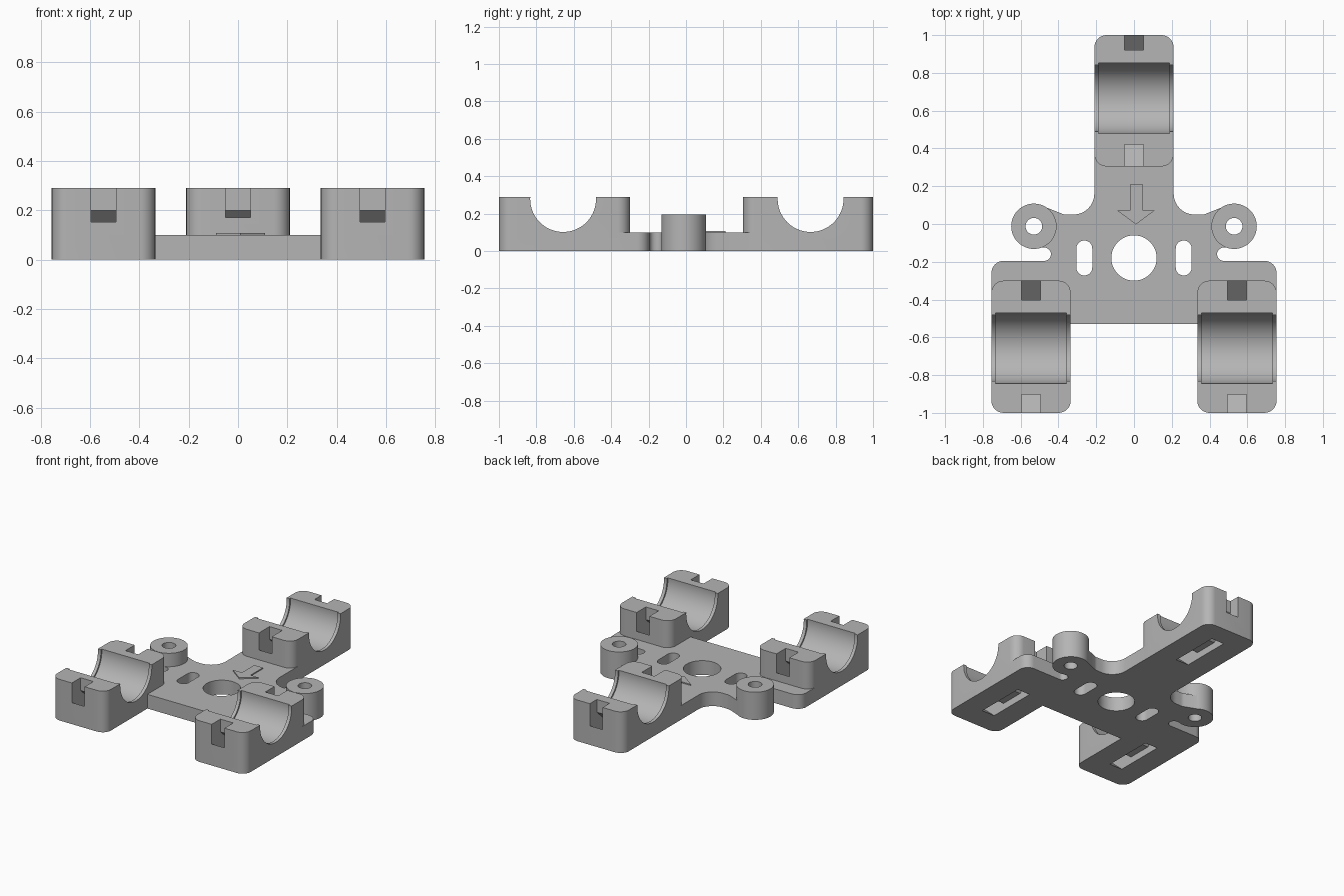
import bpy, bmesh, math
from mathutils import Vector, Matrix

old = bpy.data.objects.get("Cube")
if old:
    bpy.data.objects.remove(old)

grey = bpy.data.materials.new("light grey plastic")
grey.use_nodes = True
GREY = (0.46, 0.46, 0.46, 1)
grey.diffuse_color = GREY
grey.node_tree.nodes["Principled BSDF"].inputs["Base Color"].default_value = GREY


def rounded(corners, steps=8):
    """Turn (x, y, radius) corners into a polygon with filleted corners."""
    out = []
    for i, (x, y, r) in enumerate(corners):
        p = Vector((x, y))
        if r == 0:
            out.append(p)
            continue
        a = (Vector(corners[i - 1][:2]) - p).normalized()
        b = (Vector(corners[(i + 1) % len(corners)][:2]) - p).normalized()
        half = a.angle(b) / 2
        centre = p + (a + b).normalized() * (r / math.sin(half))
        start = p + a * (r / math.tan(half)) - centre
        end = p + b * (r / math.tan(half)) - centre
        sweep = start.angle_signed(end)
        for k in range(steps + 1):
            out.append(centre + Matrix.Rotation(-sweep * k / steps, 2) @ start)
    return out


def box_outline(x, y, w, d, r):
    return rounded([(x + sx * w / 2, y + sy * d / 2, r)
                    for sx, sy in ((-1, -1), (1, -1), (1, 1), (-1, 1))])


def circle(x, y, r, n=48):
    return [Vector((x + r * math.cos(t * math.tau / n), y + r * math.sin(t * math.tau / n)))
            for t in range(n)]


def prism(name, outline, low, high, along_x=False):
    """Extrude an outline along z, or a (y, z) outline along x."""
    bm = bmesh.new()
    place = (lambda p: (low, p[0], p[1])) if along_x else (lambda p: (p[0], p[1], low))
    face = bm.faces.new([bm.verts.new(place(p)) for p in outline])
    moved = bmesh.ops.extrude_face_region(bm, geom=[face])["geom"]
    step = Vector((high - low, 0, 0)) if along_x else Vector((0, 0, high - low))
    bmesh.ops.translate(bm, vec=step, verts=[v for v in moved if isinstance(v, bmesh.types.BMVert)])
    bmesh.ops.recalc_face_normals(bm, faces=bm.faces)
    mesh = bpy.data.meshes.new(name)
    bm.to_mesh(mesh)
    bm.free()
    mesh.materials.append(grey)
    obj = bpy.data.objects.new(name, mesh)
    bpy.context.collection.objects.link(obj)
    return obj


def combine(target, tool, operation):
    mod = target.modifiers.new("combine", "BOOLEAN")
    mod.operation = operation
    mod.solver = "EXACT"
    mod.object = tool
    bpy.context.view_layer.objects.active = target
    bpy.ops.object.modifier_apply(modifier=mod.name)
    bpy.data.objects.remove(tool)


# Base plate: one half of the outline, mirrored
half = [(0.755, -0.53, 0), (0.755, -0.195, 0.065), (0.44, -0.195, 0.034), (0.44, -0.125, 0.034),
        (0.53, -0.125, 0), (0.47, 0.09, 0), (0.37, 0.05, 0.06), (0.21, 0.05, 0.11), (0.21, 0.8, 0)]
body = prism("mount_body", rounded(half + [(-x, y, r) for x, y, r in reversed(half)]), 0, 0.1)

# Three rod saddles: x, low y, high y, bore y, strap channel y
saddles = [(0, 0.305, 1.0, 0.666, 0.672),
           (0.545, -1.0, -0.3, -0.657, -0.653),
           (-0.545, -1.0, -0.3, -0.657, -0.653)]
for x, y0, y1, _, _ in saddles:
    block = box_outline(x, (y0 + y1) / 2, 0.42, y1 - y0, 0.065)
    combine(body, prism("saddle", block, 0, 0.29), "UNION")

# Screw bosses
for side in (-1, 1):
    combine(body, prism("boss", circle(side * 0.53, -0.012, 0.12), 0, 0.195), "UNION")
    combine(body, prism("boss_hole", circle(side * 0.53, -0.012, 0.044), -0.1, 0.4), "DIFFERENCE")
    slot = box_outline(side * 0.263, -0.18, 0.084, 0.185, 0.0415)
    combine(body, prism("slot_cutter", slot, -0.1, 0.4), "DIFFERENCE")
combine(body, prism("centre_hole", circle(0, -0.18, 0.12), -0.1, 0.4), "DIFFERENCE")

# Bores with narrower end lips, and strap channels running under them
strap = [(0.4, 0.35), (0.4, 0.2), (0.158, -0.02)]
strap_inner = [(0.085, 0.05), (0.25, 0.2), (0.25, 0.35)]
for x, _, _, bore_y, strap_y in saddles:
    for name, r, reach in (("lip", 0.176, 0.24), ("bore", 0.187, 0.187)):
        combine(body, prism(name, circle(bore_y, 0.278, r, 64), x - reach, x + reach, True), "DIFFERENCE")
    outline = (strap + [(-y, z) for y, z in reversed(strap)]
               + [(-y, z) for y, z in reversed(strap_inner)] + strap_inner)
    outline = [(strap_y + y, z) for y, z in outline]
    combine(body, prism("strap_channel", outline, x - 0.05, x + 0.05, True), "DIFFERENCE")

# Raised direction arrow
arrow = [(-0.02, 0.21), (-0.02, 0.072), (-0.09, 0.072), (0.01, -0.002),
         (0.11, 0.072), (0.048, 0.072), (0.048, 0.21)]
prism("direction_arrow", arrow, 0.095, 0.108)

bpy.ops.object.select_all(action="DESELECT")
body.select_set(True)
bpy.context.view_layer.objects.active = body
bpy.ops.object.shade_smooth_by_angle(angle=math.radians(30))
